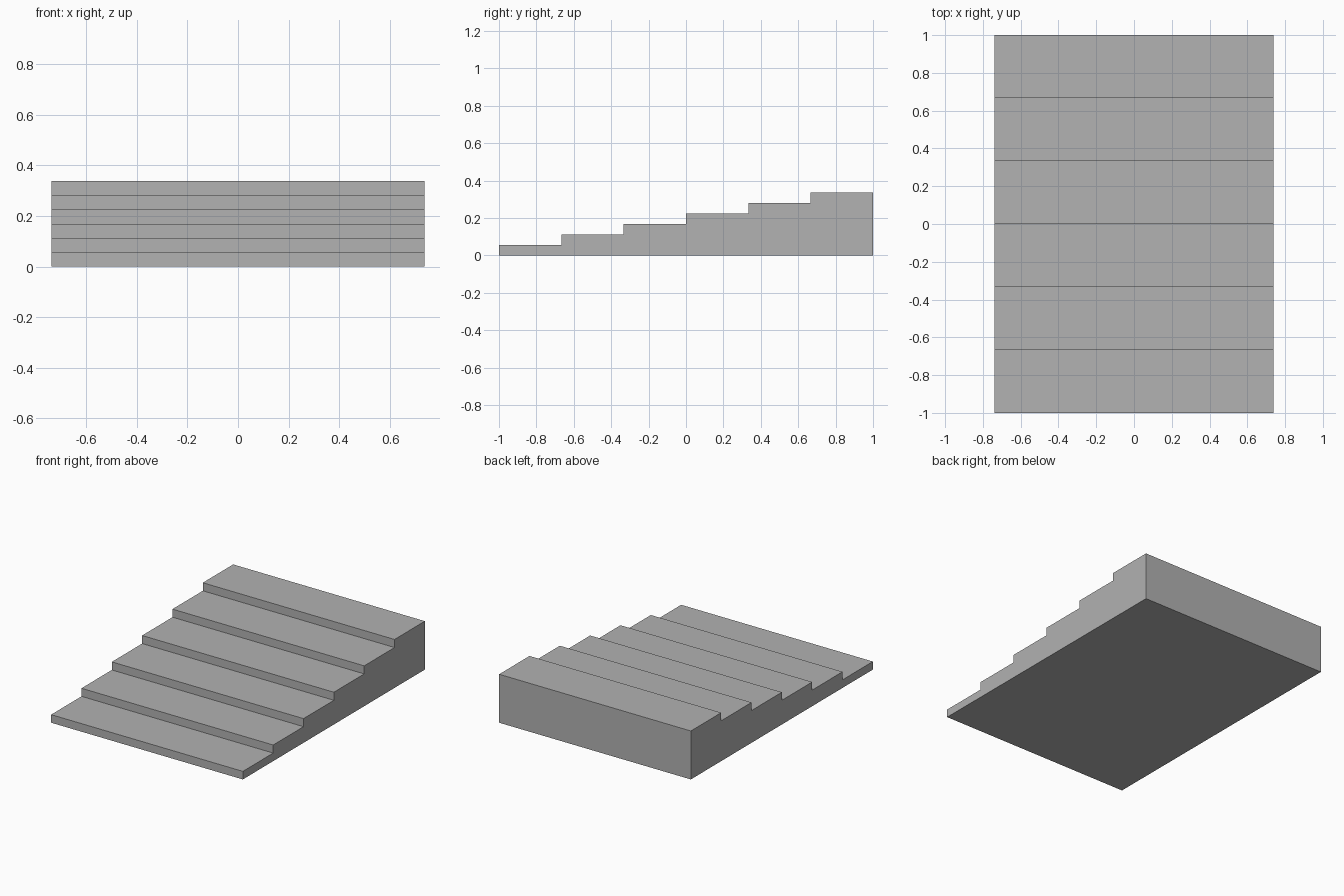
import bpy

# Remove the default cube
cube = bpy.data.objects.get("Cube")
if cube:
    bpy.data.objects.remove(cube, do_unlink=True)

STEPS = 6
WIDTH, LENGTH, HEIGHT = 1.475, 2.0, 0.337
TREAD, RISE = LENGTH / STEPS, HEIGHT / STEPS

# Plain grey stone
grey = bpy.data.materials.new("plain_grey")
grey.use_nodes = True
colour = (0.445, 0.445, 0.445, 1)
grey.diffuse_color = colour
grey.node_tree.nodes["Principled BSDF"].inputs["Base Color"].default_value = colour


def add_block(name, size, centre):
    """Add a box with its scale applied."""
    bpy.ops.mesh.primitive_cube_add(size=1, location=centre)
    block = bpy.context.object
    block.name = block.data.name = name
    block.scale = size
    bpy.ops.object.transform_apply(location=False, rotation=False, scale=True)
    block.data.materials.append(grey)
    return block


# Solid step blocks, each standing on the ground and rising towards the back
for i in range(STEPS):
    top = RISE * (i + 1)
    add_block(f"step_{i + 1}", (WIDTH, TREAD, top),
              (0, -LENGTH / 2 + TREAD * (i + 0.5), top / 2))
